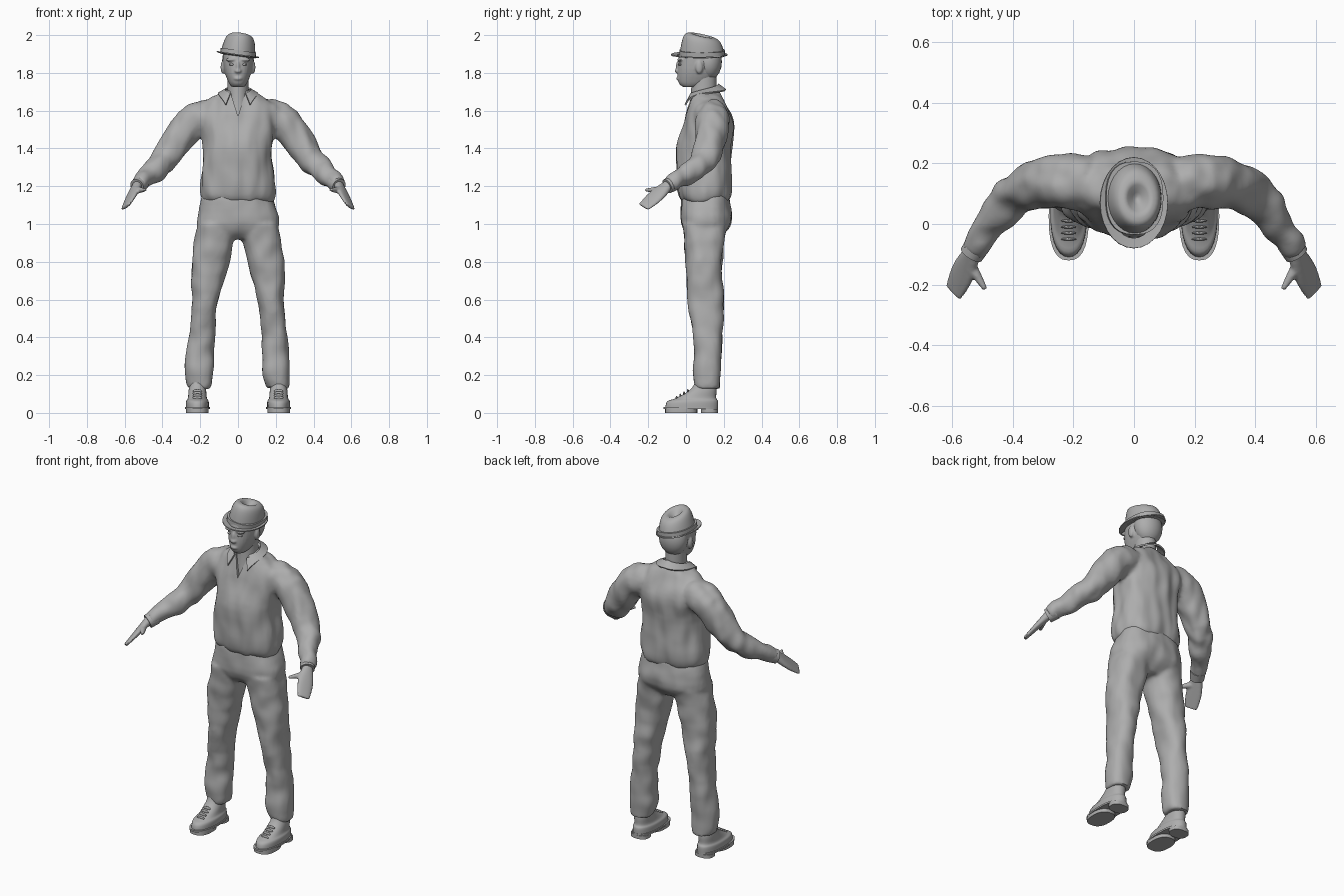
import bpy, bmesh, math
from mathutils import Vector, Matrix, noise

cube = bpy.data.objects.get("Cube")
if cube:
    bpy.data.objects.remove(cube, do_unlink=True)

clay = bpy.data.materials.new("plain_grey")
clay.use_nodes = True
grey = (.42, .42, .42, 1)
clay.diffuse_color = grey
clay.node_tree.nodes["Principled BSDF"].inputs["Base Color"].default_value = grey
made = []


def ring(centre, u, v, power=1, count=28):
    """Rounded-box cross-section around centre with half axes u and v."""
    points = []
    for i in range(count):
        angle = math.tau * i / count
        c, s = math.cos(angle), math.sin(angle)
        points.append(Vector(centre) + Vector(u) * math.copysign(abs(c) ** power, c)
                      + Vector(v) * math.copysign(abs(s) ** power, s))
    return points


def spline(rows, steps=4):
    """Smooth a few control rows into many."""
    keys = [Vector(row) for row in rows]
    keys = [keys[0]] + keys + [keys[-1]]
    out = []
    for a, b, c, d in zip(keys, keys[1:], keys[2:], keys[3:]):
        for i in range(steps):
            t = i / steps
            out.append(b + (c - a) * (t / 2) + (a - b * 2.5 + c * 2 - d / 2) * t ** 2
                       + (b * 3 - a - c * 3 + d) * (t ** 3 / 2))
    return out + [keys[-1]]


def slices(rows, power=.85, across=lambda z: 0):
    """Level sections: height, front, back, half width; across gives centre x."""
    return [ring((across(z), (front + back) / 2, z), (half, 0, 0),
                 (0, (back - front) / 2, 0), power)
            for z, front, back, half in spline(rows)]


def slab(bottom, top, front, back, half, x):
    """Flat block with a rounded outline."""
    return [ring((x, (front + back) / 2, z), (half, 0, 0), (0, (back - front) / 2, 0), .8)
            for z in (bottom, top)]


def tube(rows, side=1):
    """Round sections along a path: x, y, z, radius."""
    rows = spline(rows)
    path = [Vector((side * x, y, z)) for x, y, z, radius in rows]
    out = []
    for i, centre in enumerate(path):
        ahead = path[min(i + 1, len(path) - 1)] - path[max(i - 1, 0)]
        u = ahead.cross(Vector((0, 0, 1))).normalized()
        v = u.cross(ahead).normalized()
        out.append(ring(centre, u * rows[i][3], v * rows[i][3]))
    return out


def ball(centre, radii, count=10):
    """Ellipsoid."""
    out = []
    for i in range(1, count):
        angle = math.pi * i / count
        lift = Vector((0, 0, -radii[2] * math.cos(angle)))
        size = math.sin(angle)
        out.append(ring(Vector(centre) + lift, (radii[0] * size, 0, 0),
                        (0, radii[1] * size, 0)))
    return out


def make(name, *lofts, closed=True, cap=True):
    """Skin each list of rings into one mesh object."""
    bm = bmesh.new()
    for rings in lofts:
        loops = [[bm.verts.new(point) for point in r] for r in rings]
        for a, b in zip(loops, loops[1:]):
            count = len(a)
            for i in range(count if closed else count - 1):
                j = (i + 1) % count
                bm.faces.new((a[i], a[j], b[j], b[i]))
        if cap:
            bm.faces.new(loops[0][::-1])
            bm.faces.new(loops[-1])
    bmesh.ops.recalc_face_normals(bm, faces=bm.faces)
    mesh = bpy.data.meshes.new(name)
    bm.to_mesh(mesh)
    bm.free()
    mesh.materials.append(clay)
    ob = bpy.data.objects.new(name, mesh)
    bpy.context.collection.objects.link(ob)
    made.append(ob)
    return ob


def modify(ob, kind, **settings):
    modifier = ob.modifiers.new(kind.title(), kind)
    for key, value in settings.items():
        setattr(modifier, key, value)
    bpy.context.view_layer.objects.active = ob
    bpy.ops.object.modifier_apply(modifier=modifier.name)


def blend(ob, voxel, rounds, fold=0, scale=(1, 1, 1)):
    """Fuse overlapping lofts, soften the joins and add cloth folds."""
    modify(ob, 'REMESH', mode='VOXEL', voxel_size=voxel)
    modify(ob, 'SMOOTH', factor=.5, iterations=rounds)
    vertices = ob.data.vertices
    moves = [v.normal * fold * noise.noise(v.co * Vector(scale)) for v in vertices]
    for vertex, move in zip(vertices, moves):
        vertex.co += move


# Shirt: torso and two sleeves
torso = slices([(1.12, -.02, .22, .18), (1.18, -.04, .24, .2), (1.4, -.05, .24, .18),
                (1.55, -.01, .25, .2), (1.65, .02, .2, .17), (1.71, .04, .17, .06)], .8)
sleeve = [(.15, .13, 1.57, .09), (.25, .14, 1.53, .09),
          (.4, .09, 1.33, .07), (.53, -.09, 1.21, .04)]
shirt = make("shirt", torso, tube(sleeve), tube(sleeve, -1))
blend(shirt, .011, 5, .012, (16, 16, 7))

# Open neckline
wedge = [[Vector((x, y, z)) for x, z in ((0, 1.57), (.05, 1.73), (-.05, 1.73))]
         for y in (-.1, .05)]
cutter = make("neckline_cutter", wedge)
cutter.hide_render = True
modify(shirt, 'BOOLEAN', operation='DIFFERENCE', object=cutter)
made.remove(cutter)
bpy.data.objects.remove(cutter, do_unlink=True)

# Folded collar
inner, outer = [], []
for i in range(33):
    turn = i / 16 - 1
    angle, t = math.radians(142) * turn, abs(turn)
    s, c = math.sin(angle), math.cos(angle)
    inner.append(Vector((.065 * s, .09 + .08 * c, 1.74 - .05 * t)))
    outer.append(Vector((.105 * s, .09 + .12 * c, 1.71 - .03 * t - .05 * t ** 7)))
collar = make("collar", [inner, outer], closed=False, cap=False)
modify(collar, 'SOLIDIFY', thickness=.009, offset=0)

# Trousers: hips and two bowed legs
hips = slices([(.92, .03, .17, .15), (1, -.03, .24, .22), (1.16, -.02, .23, .18)])
leg = [(1, -.02, .22, .1), (.8, 0, .19, .1), (.6, .01, .2, .07),
       (.4, .04, .19, .07), (.2, .04, .18, .075), (.13, .05, .18, .06)]
legs = [slices(leg, across=lambda z: side * (.21 - .1 * z * z)) for side in (1, -1)]
trousers = make("trousers", hips, *legs)
blend(trousers, .011, 4, .009, (13, 13, 11))

for side, label in ((1, "left"), (-1, "right")):
    # Shoe with welt, sole, heel and laces
    foot = side * .215
    make(label + "_shoe", slices([(.02, -.11, .17, .06), (.06, -.1, .17, .06),
                                  (.08, -.05, .16, .05), (.13, .03, .16, .045),
                                  (.2, .06, .14, .03)], .9, lambda z: foot))
    make(label + "_welt", slab(.02, .03, -.12, .17, .066, foot))
    make(label + "_sole", slab(0, .021, -.11, .06, .06, foot))
    make(label + "_heel", slab(0, .021, .08, .17, .055, foot))
    for i in range(4):
        lace = Vector((foot, .02 * i - .05, .08 + .012 * i))
        make(label + "_lace", ball(lace, (.025, .005, .01)))

    # Cuff
    make(label + "_cuff", tube([(.51, -.06, 1.22, .042), (.535, -.1, 1.2, .04)], side))

    # Hand: flat palm with closed fingers, plus thumb
    wrist, tip = Vector((side * .53, -.09, 1.21)), Vector((side * .595, -.225, 1.09))
    along = (tip - wrist).normalized()
    flat = along.cross(Vector((side * .6, .65, -.4))).normalized()
    across = flat.cross(along)
    palm = []
    for i in range(9):
        t = i / 8
        width = .027 + .01 * t + .014 * math.sin(math.pi * t)
        palm.append(ring(wrist.lerp(tip, t), across * width, flat * (.025 - .016 * t), .9))
    thumb = tube([(.55, -.125, 1.18, .018), (.53, -.15, 1.18, .018), (.49, -.215, 1.18, .008)], side)
    blend(make(label + "_hand", palm, thumb), .006, 2)

# Neck and head
make("neck", slices([(1.54, .01, .15, .07), (1.66, .025, .16, .057), (1.8, .03, .16, .055)], 1))
skull = slices([(1.725, -.015, .06, .03), (1.75, -.04, .13, .05), (1.82, -.045, .18, .075),
                (1.92, -.03, .18, .08), (1.95, .02, .16, .06)], .9)
features = [ball((0, -.045, 1.81), (.018, .015, .012)), ball((0, -.04, 1.83), (.01, .015, .035)),
            ball((0, -.035, 1.77), (.025, .017, .012))]
for side in (1, -1):
    features.append(ball((side * .08, .07, 1.83), (.012, .02, .035)))
    features.append(ball((side * .035, -.03, 1.87), (.03, .016, .01)))
    make("left_eye" if side > 0 else "right_eye",
         ball((side * .033, -.03, 1.845), (.015, .012, .007)))
blend(make("head", skull, *features), .0055, 2)
make("hair", ball((0, .12, 1.86), (.085, .07, .1)))

# Hat: dented crown, band and curled brim, worn at a tilt
crown = []
for i in range(17):
    size = 1 - .95 * (i / 16) ** 2
    height = .11 * (1 - size ** 8) - .1 * max(0, .45 - size)
    loop = ring((0, .085, 1.9 + height), (.092 * size, 0, 0), (0, .118 * size, 0))
    for point in loop:
        point.z -= 2 * (point.y - .04) * height
    crown.append(loop)
band = slab(1.89, 1.92, -.035, .206, .095, 0)
brim = []
for i in range(5):
    width = .08 + .033 * i / 4
    loop = ring((0, .07, 1.885), (width, 0, 0), (0, width + .037, 0))
    for point in loop:
        point.z += point.x ** 2 + (point.y - .07) ** 2 / 2
    brim.append(loop)
brim_sheet = make("hat_brim", brim, cap=False)
modify(brim_sheet, 'SOLIDIFY', thickness=.006, offset=0)
pivot = Matrix.Translation((0, .08, 1.9))
tilt = pivot @ Matrix.Rotation(.14, 4, 'Y') @ pivot.inverted()
for part in (make("hat_crown", crown), make("hat_band", band), brim_sheet):
    part.data.transform(tilt)

# Smooth shading with crisp edges kept
bpy.ops.object.select_all(action='DESELECT')
for part in made:
    part.select_set(True)
bpy.context.view_layer.objects.active = made[0]
bpy.ops.object.shade_smooth_by_angle(angle=math.radians(45))
